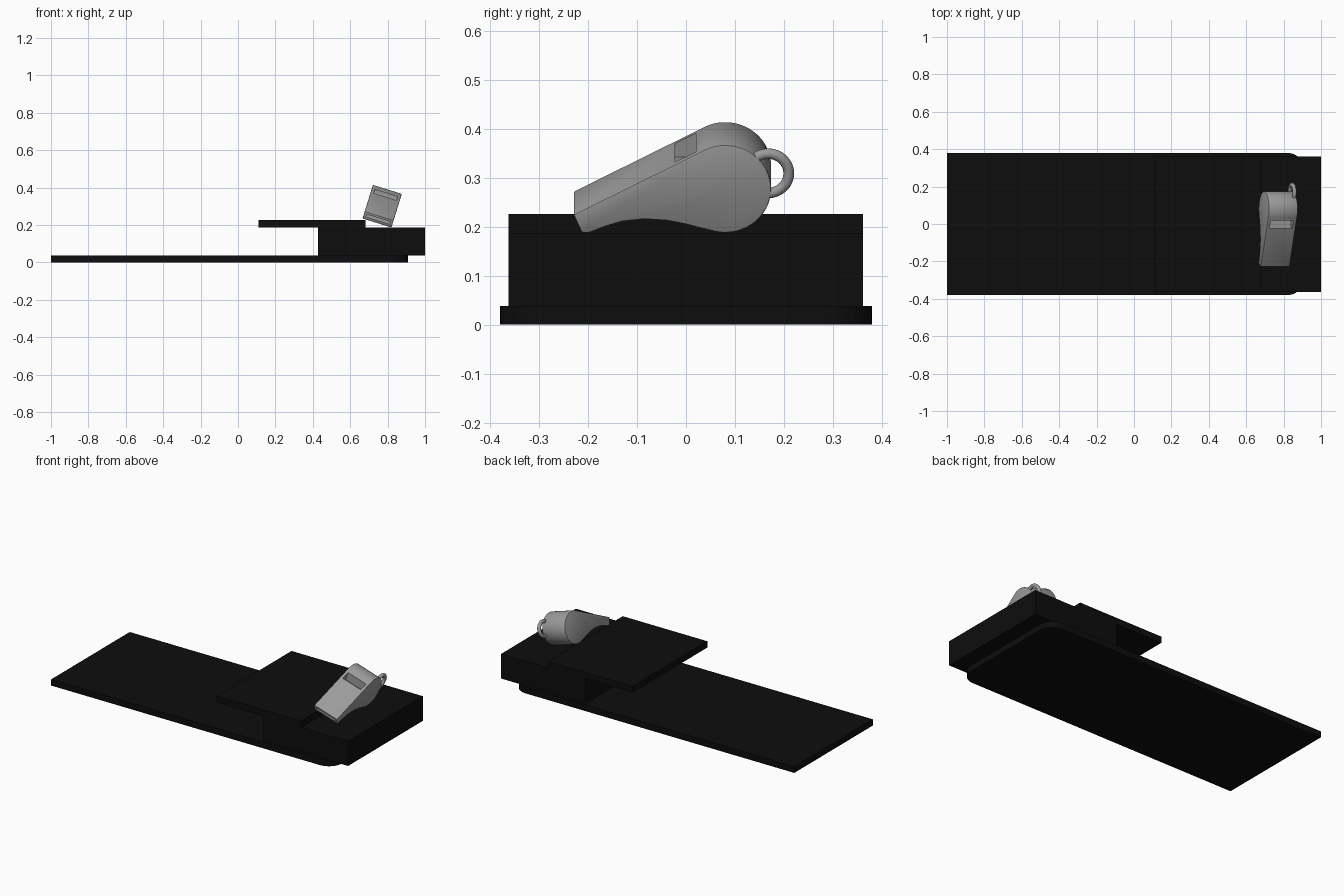
import bpy, bmesh, math
from mathutils import Matrix, Vector

if "Cube" in bpy.data.objects:
    bpy.data.objects.remove(bpy.data.objects["Cube"])


def material(name, v):
    m = bpy.data.materials.new(name)
    m.diffuse_color = (v, v, v, 1)
    m.use_nodes = True
    m.node_tree.nodes["Principled BSDF"].inputs["Base Color"].default_value = m.diffuse_color
    return m


BLACK = material("matte black", 0.004)
GREY = material("metal grey", 0.33)


def prism(name, outline, to3d, depth, mat):
    """Extrude a closed outline along a depth vector."""
    bm = bmesh.new()
    face = bm.faces.new([bm.verts.new(to3d(a, b)) for a, b in outline])
    ext = bmesh.ops.extrude_face_region(bm, geom=[face])
    bmesh.ops.translate(bm, vec=Vector(depth),
                        verts=[v for v in ext["geom"] if isinstance(v, bmesh.types.BMVert)])
    bmesh.ops.recalc_face_normals(bm, faces=bm.faces)
    me = bpy.data.meshes.new(name)
    bm.to_mesh(me)
    bm.free()
    ob = bpy.data.objects.new(name, me)
    bpy.context.collection.objects.link(ob)
    me.materials.append(mat)
    return ob


def box(name, x, y, z, mat):
    pts = [(x[0], y[0]), (x[1], y[0]), (x[1], y[1]), (x[0], y[1])]
    return prism(name, pts, lambda a, b: (a, b, z[0]), (0, 0, z[1] - z[0]), mat)


def activate(ob):
    bpy.ops.object.select_all(action='DESELECT')
    ob.select_set(True)
    bpy.context.view_layer.objects.active = ob


def arc(cx, cy, r, a0, a1, n):
    return [(cx + r * math.cos(math.radians(a0 + (a1 - a0) * i / n)),
             cy + r * math.sin(math.radians(a0 + (a1 - a0) * i / n))) for i in range(n + 1)]


# base plate with two rounded corners
R = 0.09
outline = [(-1, 0.38), (-1, -0.38)]
outline += arc(0.91 - R, -0.38 + R, R, -90, 0, 10) + arc(0.91 - R, 0.38 - R, R, 0, 90, 10)
prism("base_plate", outline, lambda a, b: (a, b, 0), (0, 0, 0.038), BLACK)

# raised block and overhanging top plate
box("raised_block", (0.427, 1.0), (-0.363, 0.361), (0.036, 0.187), BLACK)
box("top_plate", (0.11, 0.683), (-0.363, 0.361), (0.187, 0.226), BLACK)

# whistle body: round chamber, tapered mouthpiece, hollowed underside
profile = [(-0.213, 0), (-0.23, 0.039)]
profile += arc(0.08, 0.094, 0.094, 122, -108, 40)
profile += [(0.025, 0.011), (0, 0.018), (-0.04, 0.026), (-0.085, 0.029),
            (-0.13, 0.024), (-0.165, 0.013), (-0.198, 0)]
whistle = prism("whistle_body", profile, lambda a, b: (-0.081, a, b), (0.162, 0, 0), GREY)

# sound window and mouth opening
cutters = [box("window_cutter", (-0.064, 0.064), (-0.022, 0.02), (0.118, 0.25), GREY),
           box("mouth_cutter", (-0.066, 0.066), (-0.3, -0.17), (0.014, 0.028), GREY)]
activate(whistle)
bev = whistle.modifiers.new("soft_edges", 'BEVEL')
bev.width = 0.004
bev.segments = 2
bev.limit_method = 'ANGLE'
bev.angle_limit = math.radians(40)
bpy.ops.object.modifier_apply(modifier=bev.name)
for c in cutters:
    c.hide_render = True
    mod = whistle.modifiers.new("cut", 'BOOLEAN')
    mod.operation = 'DIFFERENCE'
    mod.solver = 'EXACT'
    mod.object = c
    bpy.ops.object.modifier_apply(modifier=mod.name)
    bpy.data.objects.remove(c)
bpy.ops.object.shade_smooth_by_angle(angle=math.radians(35))

# lanyard loop at the back
bpy.ops.mesh.primitive_torus_add(major_radius=0.042, minor_radius=0.011,
                                 major_segments=32, minor_segments=12)
loop = bpy.context.object
loop.name = "lanyard_loop"
loop.data.transform(Matrix.Translation((0.069, 0.168, 0.124)) @ Matrix.Rotation(math.pi / 2, 4, 'Y'))
loop.data.materials.append(GREY)
bpy.ops.object.shade_smooth()

# lean the whistle against the edge of the top plate
for ob in (whistle, loop):
    ob.matrix_world = Matrix.Translation((0.743, 0, 0.211)) @ Matrix.Rotation(math.radians(17.2), 4, 'Y')
